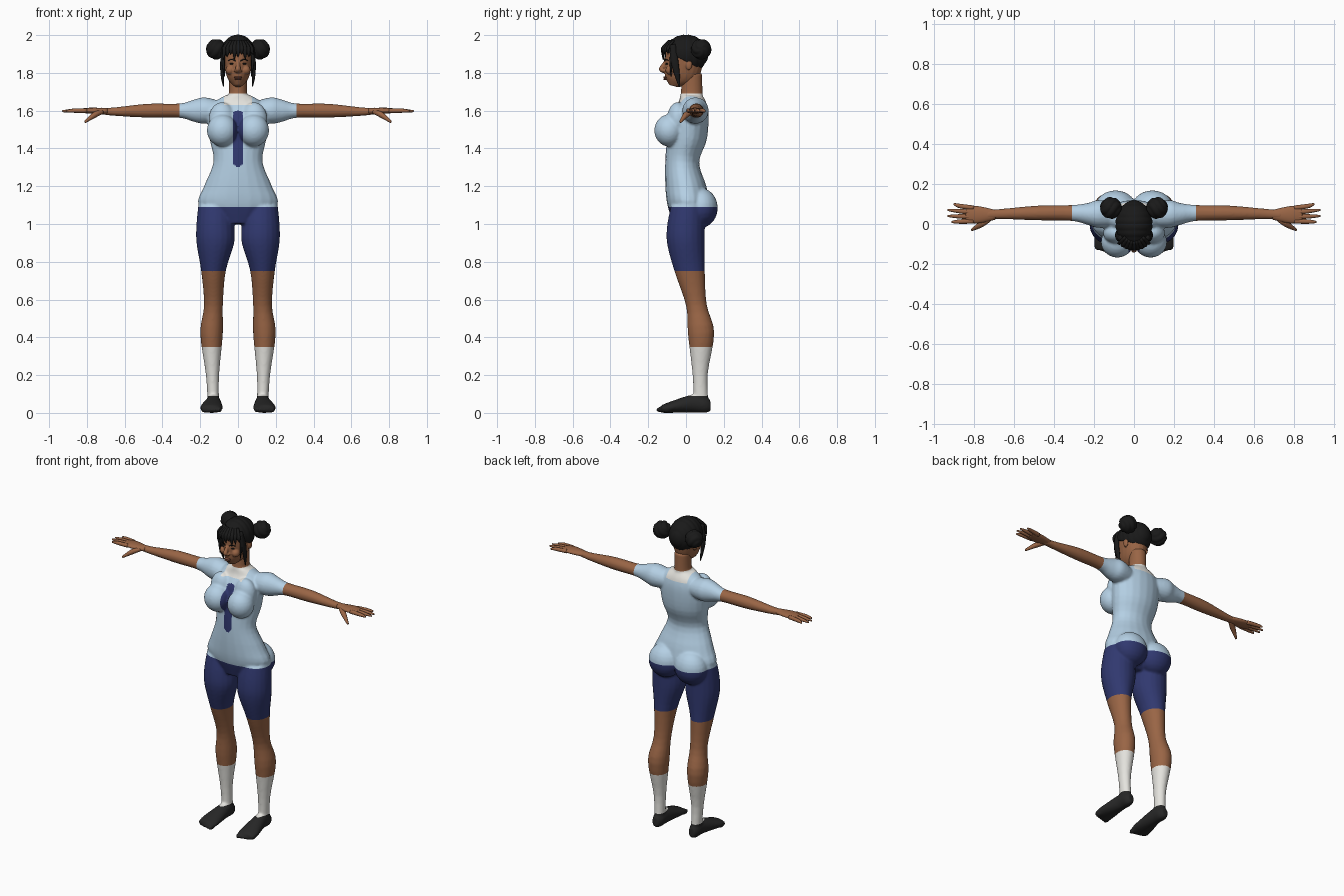
import bpy, bmesh, math
from mathutils import Vector, Matrix

if "Cube" in bpy.data.objects:
    bpy.data.objects.remove(bpy.data.objects["Cube"])

SIDEWAYS, DEPTHWAYS, UPWARDS = Vector((1, 0, 0)), Vector((0, 1, 0)), Vector((0, 0, 1))


def material(name, red, green, blue):
    made = bpy.data.materials.new(name)
    made.use_nodes = True
    made.diffuse_color = (red, green, blue, 1)
    shader = made.node_tree.nodes["Principled BSDF"]
    shader.inputs["Base Color"].default_value = (red, green, blue, 1)
    shader.inputs["Roughness"].default_value = .8
    return made


skin = material("brown skin", .32, .13, .06)
hair = material("black hair", .01, .01, .01)
shirt = material("light blue cloth", .46, .63, .78)
navy = material("navy cloth", .03, .04, .16)
white = material("white cloth", .78, .77, .73)
shoe = material("dark shoe", .02, .02, .02)
lip = material("lip brown", .22, .08, .05)


def everything(mesh):
    return mesh.verts[:] + mesh.edges[:] + mesh.faces[:]


def smooth_path(rows, steps=4):
    """Pass a smooth spline through a few stations."""
    rows = [Vector(row) for row in rows]
    padded = [rows[0]] + rows + [rows[-1]]
    path = []
    for before, start, end, after in zip(padded, padded[1:], padded[2:], padded[3:]):
        leave, arrive = (end - before) / 2, (after - start) / 2
        for step in range(steps):
            t = step / steps
            ease = t * t * (3 - 2 * t)
            path.append(start + (end - start) * ease
                        + leave * (t * (1 - t) ** 2) - arrive * (t * t * (1 - t)))
    return path + [rows[-1]]


def loft(mesh, rows, side=SIDEWAYS, sides=20):
    """Closed oval tube; each row holds x, y, z, radius along side, other radius."""
    path = smooth_path(rows)
    points = [Vector(row[:3]) for row in path]
    axis = (points[-1] - points[0]).normalized()
    across = (side - axis * side.dot(axis)).normalized()
    other = axis.cross(across)
    rings = []
    for point, row in zip(points, path):
        angles = [math.tau * i / sides for i in range(sides)]
        rings.append([mesh.verts.new(point + across * row[3] * math.cos(angle)
                                     + other * row[4] * math.sin(angle)) for angle in angles])
    for lower, upper in zip(rings, rings[1:]):
        for i in range(sides):
            mesh.faces.new((lower[i - 1], lower[i], upper[i], upper[i - 1]))
    mesh.faces.new(rings[0][::-1])
    mesh.faces.new(rings[-1])


def upright(mesh, rows):
    """Loft whose rows hold height, x, half width, front y, back y."""
    loft(mesh, [(x, (front + back) / 2, height, width, (back - front) / 2)
                for height, x, width, front, back in rows])


def ball(mesh, centre, radii, segments=24):
    place = Matrix.Translation(centre) @ Matrix.Diagonal((*radii, 1))
    return bmesh.ops.create_uvsphere(mesh, u_segments=segments, v_segments=segments // 2,
                                     radius=1, matrix=place)["verts"]


def mirror(mesh):
    copy = bmesh.ops.duplicate(mesh, geom=everything(mesh))["geom"]
    bmesh.ops.scale(mesh, vec=(-1, 1, 1), verts=[g for g in copy if isinstance(g, bmesh.types.BMVert)])


def finish(mesh, name, materials):
    bmesh.ops.recalc_face_normals(mesh, faces=mesh.faces[:])
    for face in mesh.faces:
        face.smooth = True
    data = bpy.data.meshes.new(name)
    mesh.to_mesh(data)
    mesh.free()
    for each in materials:
        data.materials.append(each)
    made = bpy.data.objects.new(name, data)
    bpy.context.collection.objects.link(made)
    return made


def merge(made, voxel):
    """Fuse overlapping volumes into one soft skin and return it for painting."""
    fuse = made.modifiers.new("fuse", "REMESH")
    fuse.mode, fuse.voxel_size, fuse.use_smooth_shade = "VOXEL", voxel, True
    blend = made.modifiers.new("blend", "SMOOTH")
    blend.iterations = 4
    bpy.context.view_layer.update()
    fused = bmesh.new()
    fused.from_object(made, bpy.context.evaluated_depsgraph_get())
    made.modifiers.clear()
    for face in fused.faces:
        face.smooth = True
        face.material_index = 0
    return fused


# Leg and foot
body = bmesh.new()
upright(body, [(1.1, .12, .09, -.08, .1), (1, .12, .1, -.1, .1), (.9, .12, .1, -.1, .1),
               (.75, .13, .065, -.06, .1), (.57, .13, .05, 0, .11), (.42, .14, .06, .01, .15),
               (.2, .135, .035, .035, .115), (.04, .13, .03, .04, .12)])
loft(body, [(.13, .13, .04, .02, .03), (.13, .1, .045, .035, .045), (.13, .04, .05, .04, .048),
            (.14, -.08, .03, .06, .03), (.14, -.13, .02, .055, .02)])
for toe in range(5):
    ball(body, (.1 + .02 * toe, -.13 + .007 * toe, .017), (.014, .03, .016), 12)
# Arm and shoulder
loft(body, [(.06, .04, 1.59, .05, .05), (.17, .05, 1.6, .07, .07), (.23, .05, 1.6, .055, .06),
            (.31, .055, 1.6, .04, .038), (.48, .055, 1.6, .037, .037), (.66, .05, 1.595, .026, .022),
            (.74, .045, 1.6, .025, .017)], DEPTHWAYS)
# Bust and seat
ball(body, (.083, -.09, 1.495), (.082, .078, .085))
ball(body, (.085, -.045, 1.555), (.07, .055, .09))
ball(body, (.092, .078, 1.085), (.105, .09, .105))
mirror(body)
# Torso and neck
upright(body, [(1, 0, .1, -.07, .05), (1.1, 0, .21, -.1, .12), (1.2, 0, .18, -.11, .11),
               (1.33, 0, .13, -.11, .07), (1.45, 0, .15, -.1, .11), (1.57, 0, .16, -.08, .12),
               (1.64, 0, .13, -.04, .11), (1.68, 0, .07, -.03, .09)])
upright(body, [(1.6, 0, .06, -.03, .09), (1.7, 0, .048, -.027, .088), (1.8, 0, .048, -.02, .085)])

# Clothing edges, lowest to highest
SHOE_TOP, SOCK_TOP, SHORTS_HEM, SHIRT_HEM, COLLAR_BASE, COLLAR_TOP = .09, .35, .75, 1.09, 1.63, 1.69
SLEEVE_END, COLLAR_HALF, TIE_HALF, TIE_LOW, TIE_HIGH = .31, .075, .027, 1.33, 1.575


def garment(spot):
    reach, height = abs(spot.x), spot.z
    if reach > SLEEVE_END or height > COLLAR_TOP or SOCK_TOP < height < SHORTS_HEM:
        return skin
    if height < SOCK_TOP:
        return shoe if height < SHOE_TOP else white
    if height < SHIRT_HEM:
        return navy
    if height > COLLAR_BASE and reach < COLLAR_HALF:
        return white
    nearest = min(max(height, TIE_LOW), TIE_HIGH)
    on_tie = spot.y < 0 and math.hypot(reach, height - nearest) < TIE_HALF
    return navy if on_tie else shirt


palette = [skin, shirt, navy, white, shoe]
figure = finish(body, "body", palette)
body = merge(figure, .0075)
cuts = [(UPWARDS * height, UPWARDS) for height in
        (SHOE_TOP, SOCK_TOP, SHORTS_HEM, SHIRT_HEM, COLLAR_BASE, COLLAR_TOP)]
for reach in (SLEEVE_END, COLLAR_HALF, TIE_HALF):
    cuts += [(SIDEWAYS * reach, SIDEWAYS), (SIDEWAYS * -reach, SIDEWAYS)]
for spot, normal in cuts:
    bmesh.ops.bisect_plane(body, geom=everything(body), plane_co=spot, plane_no=normal, dist=.0003)
for face in body.faces:
    face.material_index = palette.index(garment(face.calc_center_median()))
body.to_mesh(figure.data)
body.free()

# Hands with spread fingers and a lowered thumb
hands = bmesh.new()
loft(hands, [(.69, .046, 1.597, .024, .016), (.78, .046, 1.6, .043, .016), (.84, .048, 1.6, .036, .01)], DEPTHWAYS)
for finger, reach in enumerate((.9, .93, .93, .91)):
    root, tip = .08 - .022 * finger, .1 - .03 * finger
    loft(hands, [(.8, root, 1.6, .012, .012), (.87, (root + tip) / 2, 1.6, .011, .011),
                 (reach, tip, 1.597, .005, .005)], DEPTHWAYS, 12)
loft(hands, [(.72, .03, 1.595, .016, .013), (.76, 0, 1.577, .016, .015), (.81, -.03, 1.54, .006, .006)], DEPTHWAYS, 12)
mirror(hands)
finish(hands, "hands", [skin])

# Head with ears, nostrils, cheeks and nose
head = bmesh.new()
ball(head, (.076, .015, 1.845), (.01, .018, .03))
ball(head, (.012, -.118, 1.812), (.01, .012, .008))
ball(head, (.042, -.083, 1.815), (.024, .026, .025))
mirror(head)
upright(head, [(1.73, 0, .02, -.09, -.04), (1.76, 0, .048, -.112, .03), (1.8, 0, .065, -.116, .07),
               (1.86, 0, .076, -.116, .09), (1.92, 0, .076, -.11, .095), (1.98, 0, .03, -.04, .04)])
loft(head, [(0, -.11, 1.86, .008, .008), (0, -.13, 1.82, .014, .014), (0, -.12, 1.8, .01, .01)])
skull = finish(head, "head", [skin])
head = merge(skull, .004)
head.to_mesh(skull.data)
head.free()

# Lips, eyes and brows
lips = bmesh.new()
ball(lips, (0, -.11, 1.776), (.022, .01, .006))
ball(lips, (0, -.109, 1.767), (.019, .011, .006))
finish(lips, "lips", [lip])
eyes = bmesh.new()
ball(eyes, (.033, -.101, 1.848), (.013, .008, .004))
loft(eyes, [(.014, -.113, 1.864, .004, .003), (.032, -.108, 1.871, .004, .003), (.052, -.094, 1.866, .003, .002)], DEPTHWAYS, 8)
mirror(eyes)
finish(eyes, "eyes_and_brows", [hair])

# Hair cap with ridges running across, trimmed along a sloping hairline
cap = bmesh.new()
for vert in ball(cap, (0, 0, 0), (1, 1, 1), 96):
    ridge = 1 + .03 * abs(math.sin(vert.co.y * 11))
    vert.co = Vector((vert.co.x * .09 * ridge, vert.co.y * .115 * ridge, 1.9 + vert.co.z * .1 * ridge))
bmesh.ops.bisect_plane(cap, geom=everything(cap), plane_co=UPWARDS * 1.86,
                       plane_no=UPWARDS * 2 + DEPTHWAYS, clear_inner=True)
bmesh.ops.holes_fill(cap, edges=[edge for edge in cap.edges if edge.is_boundary])
finish(cap, "hair_cap", [hair])

# Fringe strands
fringe = bmesh.new()
for strand in range(9):
    x = .018 * (strand - 4)
    y = -.124 + 5.5 * x * x
    loft(fringe, [(x * .6, y * .7, 1.97, .01, .008), (x * .95, y, 1.93, .015, .008),
                  (x * 1.1, y, 1.87 + .014 * (strand % 3), .002, .002)], sides=8)
finish(fringe, "fringe", [hair])

# Long locks in front of the ears
locks = bmesh.new()
loft(locks, [(.066, -.07, 1.95, .012, .016), (.084, -.06, 1.86, .01, .02),
             (.083, -.045, 1.78, .008, .013), (.077, -.035, 1.727, .002, .003)], sides=12)
loft(locks, [(.074, -.07, 1.93, .008, .012), (.078, -.078, 1.86, .008, .009), (.071, -.08, 1.78, .002, .002)], sides=12)
mirror(locks)
finish(locks, "side_locks", [hair])

# Twisted buns
buns = bmesh.new()
for vert in ball(buns, (0, 0, 0), (1, 1, 1), 48):
    twist = 2.5 * math.atan2(vert.co.y, vert.co.z) + 4 * vert.co.x
    vert.co = Vector((.115, .08, 1.925)) + vert.co * .05 * (1 + .1 * abs(math.sin(twist)))
mirror(buns)
finish(buns, "hair_buns", [hair])
